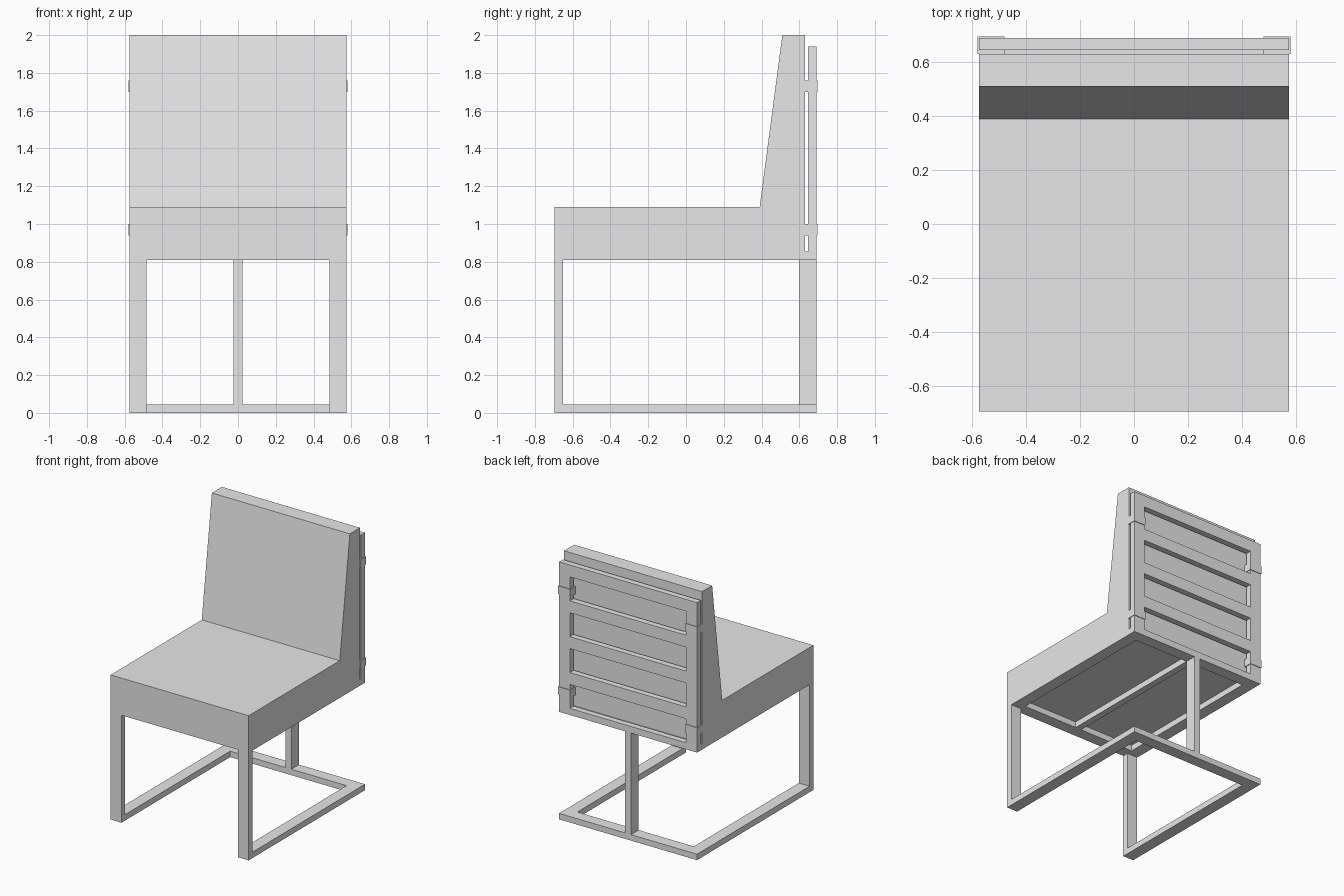
import bpy, bmesh
from mathutils import Vector

cube = bpy.data.objects.get("Cube")
if cube:
    bpy.data.objects.remove(cube, do_unlink=True)

GREY = (0.8, 0.8, 0.8, 1.0)
mat = bpy.data.materials.new("light_grey")
mat.use_nodes = True
mat.diffuse_color = GREY
mat.node_tree.nodes["Principled BSDF"].inputs["Base Color"].default_value = GREY

# Shared dimensions
HALF, FRONT, BACK = 0.575, -0.695, 0.69   # outer faces
BAR, THIN = 0.09, 0.045                   # flat bar width and thickness
INNER = HALF - BAR                        # inner face of the side bars
SEAT_Z = 0.81                             # underside of the seat
POST = 0.025                              # half width of the centre bar


def finish(name, bm):
    bmesh.ops.recalc_face_normals(bm, faces=bm.faces)
    mesh = bpy.data.meshes.new(name)
    bm.to_mesh(mesh)
    bm.free()
    mesh.materials.append(mat)
    obj = bpy.data.objects.new(name, mesh)
    bpy.context.collection.objects.link(obj)
    return obj


def extrude(bm, vec):
    """Turn the flat faces in bm into a closed solid."""
    result = bmesh.ops.extrude_face_region(bm, geom=bm.faces[:], use_keep_orig=True)
    moved = [g for g in result["geom"] if isinstance(g, bmesh.types.BMVert)]
    bmesh.ops.translate(bm, verts=moved, vec=vec)


def lattice(name, us, vs, is_hole, place, depth):
    """Flat plate cut on a grid, with the cells chosen by is_hole left open."""
    bm = bmesh.new()
    grid = [[bm.verts.new(place(u, v)) for v in vs] for u in us]
    for i in range(len(us) - 1):
        for j in range(len(vs) - 1):
            if not is_hole(i, j):
                bm.faces.new((grid[i][j], grid[i + 1][j],
                              grid[i + 1][j + 1], grid[i][j + 1]))
    loose = [v for v in bm.verts if not v.link_faces]
    bmesh.ops.delete(bm, geom=loose, context="VERTS")
    extrude(bm, Vector(depth))
    return finish(name, bm)


def box(name, lo, hi):
    bm = bmesh.new()
    bmesh.ops.create_cube(bm, size=1)
    lo, hi = Vector(lo), Vector(hi)
    for v in bm.verts:
        v.co = (lo + hi) / 2 + v.co * (hi - lo)
    return finish(name, bm)


# Upholstered seat and sloping backrest, one side profile
bm = bmesh.new()
profile = [(FRONT, SEAT_Z + THIN), (0.63, SEAT_Z + THIN), (0.63, 2.0),
           (0.51, 2.0), (0.39, 1.09), (FRONT, 1.09)]
bm.faces.new([bm.verts.new((-HALF, y, z)) for y, z in profile])
extrude(bm, Vector((2 * HALF, 0, 0)))
finish("seat_and_backrest", bm)

# Frame under the seat, with a centre bar between two openings
lattice("seat_frame",
        [-HALF, -INNER, -POST, POST, INNER, HALF],
        [FRONT, FRONT + BAR, BACK - BAR, BACK],
        lambda i, j: j == 1 and i in (1, 3),
        lambda x, y: (x, y, SEAT_Z), (0, 0, THIN))

# Slatted panel behind the backrest
levels = [SEAT_Z]
for k in range(4):
    bottom = 0.86 + 0.27 * k
    levels += [bottom, bottom + 0.18]
levels.append(1.94)
lattice("back_panel",
        [-HALF, -INNER, INNER, HALF], levels,
        lambda i, j: i == 1 and j % 2 == 1,
        lambda x, z: (x, BACK - THIN, z), (0, THIN, 0))

# Floor frame, open at the front
lattice("floor_frame",
        [-HALF, -INNER, INNER, HALF], [FRONT, BACK - BAR, BACK],
        lambda i, j: i == 1 and j == 0,
        lambda x, y: (x, y, 0), (0, 0, THIN))

# Rear centre post
box("rear_post", (-POST, BACK - BAR, THIN), (POST, BACK, SEAT_Z))

# Front legs and the brackets that hold the panel to the backrest
for side, s in (("left", 1), ("right", -1)):
    a, b = sorted((s * INNER, s * HALF))
    box(f"front_leg_{side}", (a, FRONT, THIN), (b, FRONT + THIN, SEAT_Z))
    a, b = sorted((s * 0.48, s * 0.58))
    for level, z in (("lower", 0.94), ("upper", 1.70)):
        box(f"bracket_{level}_{side}", (a, 0.63, z), (b, 0.695, z + 0.06))
